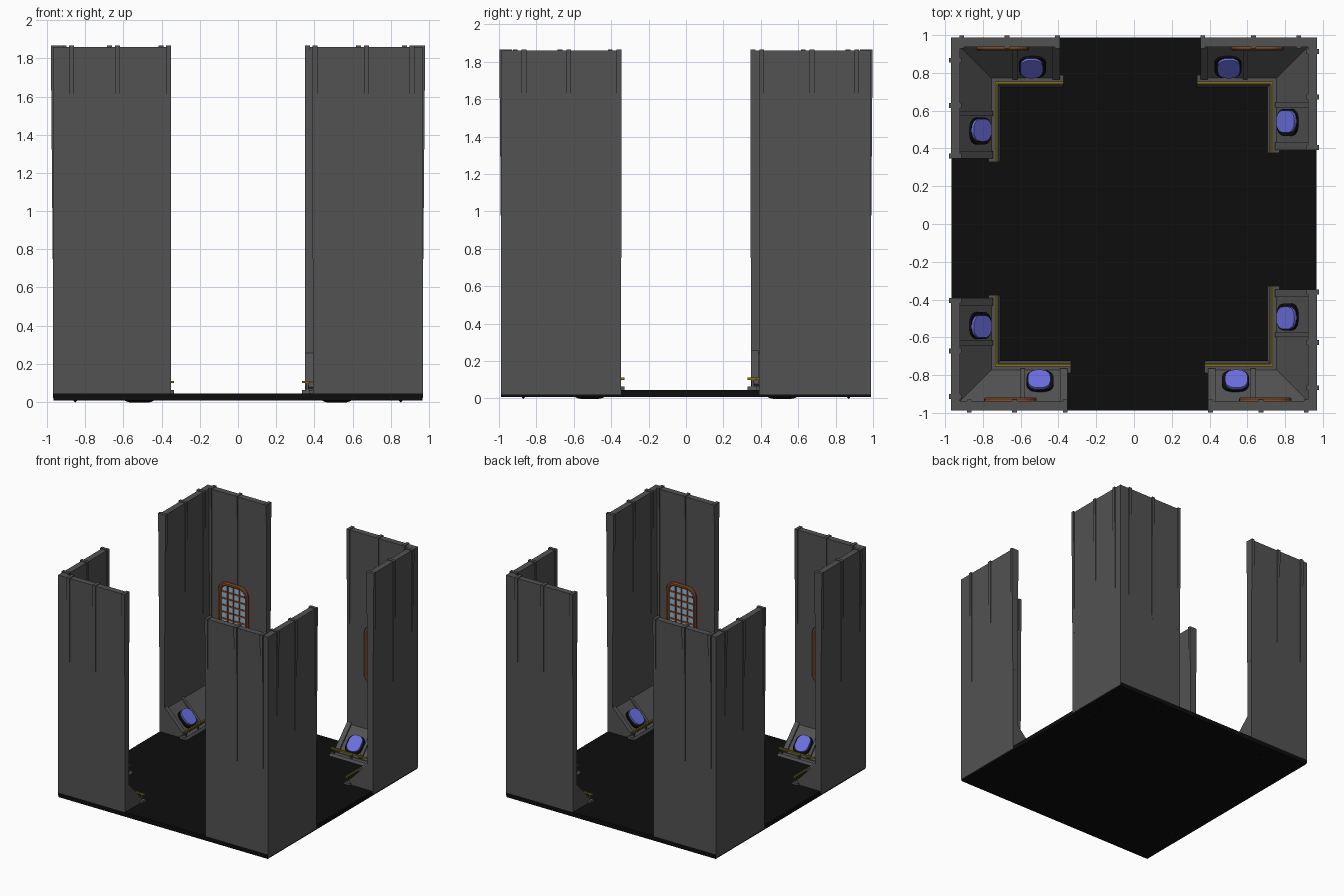
import bpy, bmesh, math

if "Cube" in bpy.data.objects:
    bpy.data.objects.remove(bpy.data.objects["Cube"])

HX, HY, TOP, FLOOR = 0.97, 0.988, 1.86, 0.045


def material(name, rgb):
    m = bpy.data.materials.new(name)
    m.diffuse_color = (*rgb, 1)
    m.use_nodes = True
    m.node_tree.nodes["Principled BSDF"].inputs["Base Color"].default_value = m.diffuse_color
    return m


GREY = material("dark_grey", (0.085, 0.085, 0.085))
BLACK = material("black", (0.004, 0.004, 0.004))
BLUE = material("blue", (0.15, 0.16, 0.75))
BROWN = material("brown", (0.24, 0.07, 0.02))
GOLD = material("gold", (0.24, 0.17, 0.006))
GLASS = material("glass", (0.28, 0.48, 0.65))


def loft(name, loops, mat, place=lambda p: p, closed=False):
    """Skin a list of point loops; cap both ends, or join last to first."""
    bm = bmesh.new()
    rings = [[bm.verts.new(place(p)) for p in loop] for loop in loops]
    n = len(rings[0])
    pairs = list(zip(rings, rings[1:])) + ([(rings[-1], rings[0])] if closed else [])
    for a, b in pairs:
        for i in range(n):
            j = (i + 1) % n
            bm.faces.new((a[i], a[j], b[j], b[i]))
    if not closed:
        bm.faces.new(rings[0])
        bm.faces.new(rings[-1])
    bmesh.ops.recalc_face_normals(bm, faces=bm.faces)
    me = bpy.data.meshes.new(name)
    bm.to_mesh(me)
    bm.free()
    me.materials.append(mat)
    ob = bpy.data.objects.new(name, me)
    bpy.context.collection.objects.link(ob)
    return ob


def prism(name, prof, u0, u1, mat, place, mitre=None):
    """Extrude a (depth, z) profile along the wall, optionally mitred at the corner."""
    loft(name, [[(u0, d, z) for d, z in prof],
                [((mitre - d) if mitre else u1, d, z) for d, z in prof]], mat, place)


def rect(d0, d1, z0, z1):
    return [(d0, z0), (d1, z0), (d1, z1), (d0, z1)]


def rounded(w, h, r, seg=5):
    """Rounded rectangle outline centred on the origin."""
    pts = []
    for k, (sx, sy) in enumerate([(1, 1), (-1, 1), (-1, -1), (1, -1)]):
        for i in range(seg + 1):
            a = math.pi / 2 * (k + i / seg)
            pts.append((sx * (w / 2 - r) + r * math.cos(a), sy * (h / 2 - r) + r * math.sin(a)))
    return pts


# slope direction and normal of the console in (depth, z)
T, N = (0.697, -0.717), (0.717, 0.697)


def oval(name, c, u, w, h, lo, hi, mat, place):
    """Rounded button lying on the console slope, from height lo to hi along the normal."""
    loops = []
    for k in (lo, hi):
        loops.append([(u + a, c[0] + T[0] * b + N[0] * k, c[1] + T[1] * b + N[1] * k)
                      for a, b in rounded(w, h, 0.05)])
    loft(name, loops, mat, place)


def window(tag, u, place):
    zc, w, h = 0.87, 0.28, 0.51

    def ring(s, d):
        return [(u + a, d, zc + b) for a, b in rounded(w - 2 * s, h - 2 * s, 0.085 - s)]
    loft(tag + "_window_frame", [ring(0, 0.045), ring(0, 0.062), ring(0.008, 0.07), ring(0.022, 0.07),
                                 ring(0.03, 0.062), ring(0.03, 0.045)], BROWN, place, closed=True)
    loft(tag + "_window_glass", [ring(0.025, 0.045), ring(0.025, 0.054)], GLASS, place)
    for i in range(1, 4):
        x = u - 0.11 + 0.055 * i
        prism(tag + "_window_upright", rect(0.05, 0.062, zc - 0.23, zc + 0.23), x - 0.006, x + 0.006, BROWN, place)
    for i in range(1, 8):
        z = zc - 0.225 + 0.45 * i / 8
        half = 0.115 if 1 < i < 7 else 0.105
        prism(tag + "_window_crossbar", rect(0.05, 0.06, z - 0.006, z + 0.006), u - half, u + half, BROWN, place)


def wall_side(tag, end, reach, z0, place):
    # upright wall panel
    prism(tag + "_wall", rect(0, 0.05, z0, TOP), end, 0, GREY, place, mitre=reach)
    # tapering ribs that stand proud of both wall faces at the top
    for off in (0.012, 0.28, 0.52):
        prism(tag + "_rib", [(-0.01, TOP + 0.006), (0.058, TOP + 0.006), (0.0505, 0.75), (-0.0005, 0.75)],
              end + off - 0.013, end + off + 0.013, GREY, place)
    # sloping console skirt and its ledge
    prism(tag + "_console", [(0.05, FLOOR), (0.05, 0.24), (0.215, 0.07), (0.215, FLOOR)],
          end, 0, GREY, place, mitre=reach)
    prism(tag + "_ledge", [(0.2, FLOOR), (0.2, 0.064), (0.25, 0.064), (0.262, FLOOR)],
          end - 0.018, 0, GREY, place, mitre=reach)
    # raised cheeks either side of the button
    for a, b in ((0, 0.04), (0.225, 0.25)):
        k = 0.012
        prism(tag + "_cheek", [(0.05, 0.24), (0.05, 0.24 + k * 1.4), (0.215 + k * N[0], 0.07 + k * N[1]), (0.215, 0.07)],
              end + a, end + b, GREY, place)
    # button with deep black body
    c = (0.148, 0.139)
    oval(tag + "_button_body", (c[0] + 0.004, c[1] - 0.004), end + 0.145, 0.142, 0.15, -0.12, 0.014, BLACK, place)
    oval(tag + "_button_face", c, end + 0.15, 0.118, 0.136, 0.005, 0.03, BLUE, place)
    # gold rail on short posts
    prism(tag + "_rail", rect(0.234, 0.246, 0.099, 0.111), end - 0.018, 0, GOLD, place, mitre=reach)
    for off in (0.01, 0.17, 0.33):
        prism(tag + "_rail_post", rect(0.235, 0.245, 0.06, 0.1), end + off - 0.006, end + off + 0.006, GREY, place)


# floor slab
loft("floor", [[(x * 0.966, y * HY, z) for x, y in ((-1, -1), (1, -1), (1, 1), (-1, 1))]
               for z in (0.008, FLOOR)], BLACK)

# four corners: opposite corners share the same arm lengths
for sx, sy in ((1, 1), (-1, 1), (-1, -1), (1, -1)):
    ex, ey = (0.352, 0.393) if sx * sy > 0 else (0.392, 0.347)
    tag = ("back" if sy > 0 else "front") + ("_right" if sx > 0 else "_left")

    def on_y(p, sx=sx, sy=sy):
        return (sx * p[0], sy * (HY - p[1]), p[2])

    def on_x(p, sx=sx, sy=sy):
        return (sx * (HX - p[1]), sy * p[0], p[2])

    wall_side(tag + "_main", ex, HX, FLOOR, on_y)
    wall_side(tag + "_side", ey, HY, 0.02, on_x)
    window(tag, ex + 0.303, on_y)
